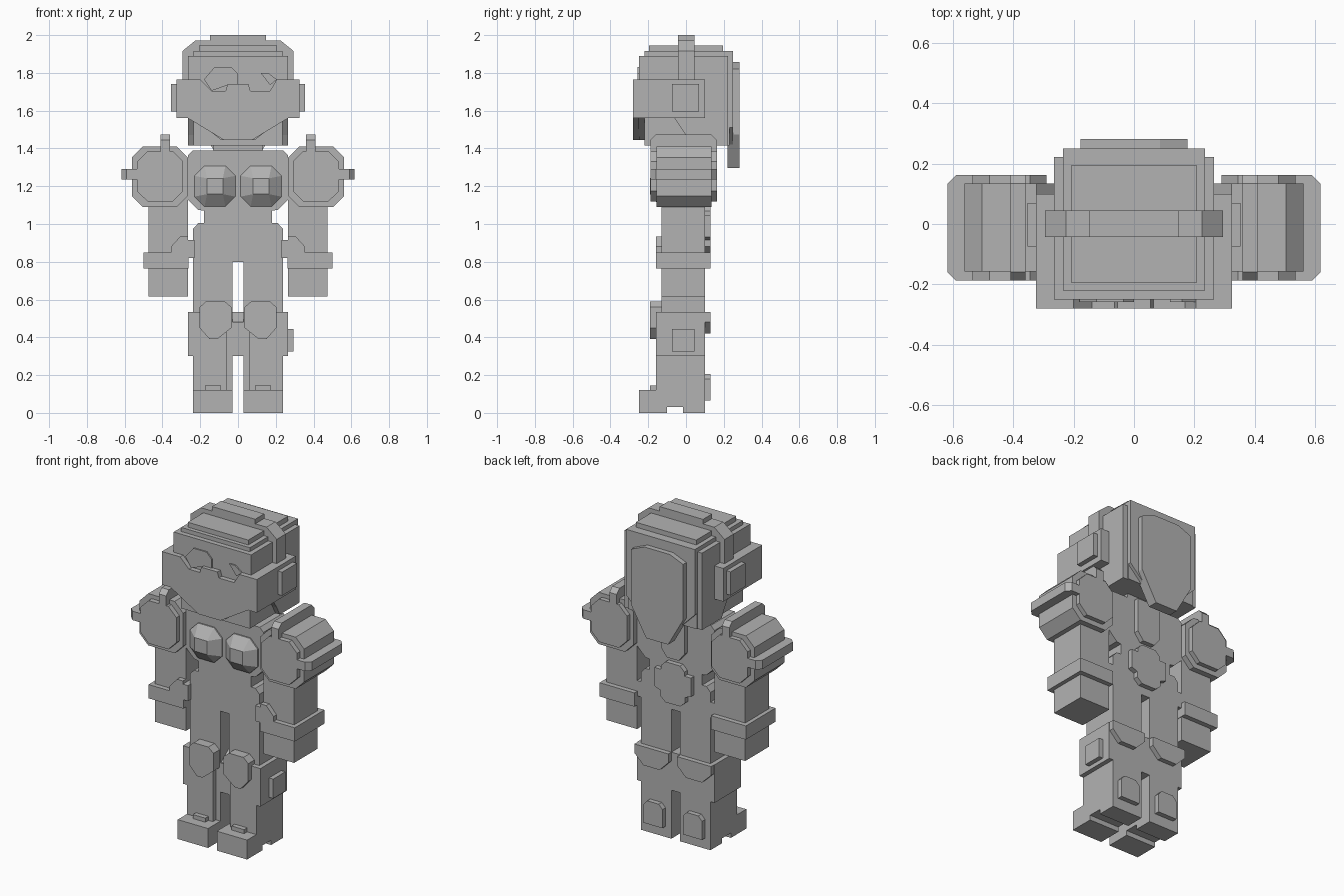
import bpy, bmesh
from mathutils import Vector

cube = bpy.data.objects.get("Cube")
if cube:
    bpy.data.objects.remove(cube, do_unlink=True)

grey = bpy.data.materials.new("plain_grey")
grey.use_nodes = True
COL = (0.45, 0.45, 0.45, 1)
grey.diffuse_color = COL
grey.node_tree.nodes["Principled BSDF"].inputs["Base Color"].default_value = COL


def finish(name, bm):
    bmesh.ops.recalc_face_normals(bm, faces=bm.faces[:])
    mesh = bpy.data.meshes.new(name)
    bm.to_mesh(mesh)
    bm.free()
    mesh.materials.append(grey)
    ob = bpy.data.objects.new(name, mesh)
    bpy.context.collection.objects.link(ob)
    return ob


def loft(name, rings, capped=True):
    """Skin equal-length rings of 3D points and close both ends."""
    bm = bmesh.new()
    vs = [[bm.verts.new(p) for p in r] for r in rings]
    n = len(vs[0])
    for a, b in zip(vs, vs[1:]):
        for i in range(n):
            j = (i + 1) % n
            bm.faces.new((a[i], a[j], b[j], b[i]))
    bm.faces.new(vs[0])
    bm.faces.new(vs[-1])
    return finish(name, bm)


def prism(name, pts, axis, a, b, s=1):
    """Extrude a 2D outline along an axis; s = -1 mirrors it in x."""
    def place(u, v, t):
        x, y, z = {"x": (t, u, v), "y": (u, t, v), "z": (u, v, t)}[axis]
        return Vector((s * x, y, z))
    return loft(name, [[place(u, v, t) for u, v in pts] for t in (a, b)])


def box(name, x0, x1, y0, y1, z0, z1, s=1):
    return prism(name, [(x0, z0), (x1, z0), (x1, z1), (x0, z1)], "y", y0, y1, s)


def sym(half):
    """Complete a right-hand half outline by mirroring it in x."""
    return half + [(-x, z) for x, z in reversed(half)]


def octagon(x0, x1, z0, z1, c):
    return [(x0 + c, z0), (x1 - c, z0), (x1, z0 + c), (x1, z1 - c),
            (x1 - c, z1), (x0 + c, z1), (x0, z1 - c), (x0, z0 + c)]


SIDES = ((1, "left"), (-1, "right"))

# Head: core, stepped crown and cut-away side shells
box("head_core", -.235, .235, -.22, .23, 1.415, 1.915)
box("head_front", -.265, .265, -.25, -.06, 1.56, 1.89)
prism("chin", sym([(.235, 1.56), (.09, 1.445)]), "y", -.25, -.2)
box("crown_step", -.207, .207, -.195, .195, 1.9, 1.945)
shell = [(-.25, 1.89), (.222, 1.89), (.222, 1.415), (.03, 1.415),
         (0, 1.47), (-.06, 1.56), (-.25, 1.56)]
prism("head_shell", shell, "x", .2, .265)
prism("head_shell_right", shell, "x", .2, .265, -1)
box("shell_top", -.265, .265, -.07, .222, 1.8, 1.89)

# Back of the head
prism("hair_panel", sym([(.235, 1.915), (.235, 1.51), (.14, 1.415)]), "y", .21, .25)
prism("hair_plate", sym([(.087, 1.857), (.177, 1.82), (.177, 1.475), (.075, 1.297)]),
      "y", .22, .282)

# Headband over the crown
prism("headband", sym([(.225, 1.972), (.295, 1.915), (.295, 1.6)]), "y", -.043, .045)
box("headband_crest", -.148, .148, -.043, .045, 1.95, 2.0)

# Face mask with a wavy upper edge
prism("face_mask", [(-.325, 1.765), (-.2, 1.765), (-.14, 1.705), (-.065, 1.705),
                    (-.055, 1.74), (.055, 1.74), (.065, 1.705), (.17, 1.705),
                    (.205, 1.765), (.325, 1.765), (.325, 1.56), (.265, 1.56),
                    (.075, 1.445), (-.075, 1.445), (-.265, 1.56), (-.325, 1.56)],
      "y", -.28, -.25)
prism("right_eye_patch", [(-.18, 1.765), (-.125, 1.83), (-.035, 1.83), (0, 1.795),
                          (0, 1.74), (-.055, 1.735), (-.14, 1.705)], "y", -.258, -.249)
prism("left_eye_patch", [(.12, 1.8), (.16, 1.8), (.205, 1.765), (.17, 1.735)],
      "y", -.258, -.249)
for s, side in SIDES:
    box(side + "_mask_strap", .25, .325, -.251, .1, 1.56, 1.765, s)
    box(side + "_ear_pod", .32, .354, -.075, .07, 1.595, 1.74, s)

# Neck, chest, waist and hips
box("neck", -.13, .13, -.12, .1, 1.37, 1.43)
prism("chest", sym([(.24, 1.39), (.265, 1.365), (.265, 1.13), (.21, 1.075), (.18, 1.07)]),
      "y", -.13, .1)
box("waist", -.18, .18, -.13, .1, .98, 1.09)
prism("hips", sym([(.21, 1.005), (.237, .975), (.237, .8)]), "y", -.13, .1)

# Back harness
prism("back_column", sym([(.08, 1.39), (.08, 1.18), (.04, 1.13)]), "y", .09, .13)
prism("back_pack", sym([(.05, 1.1), (.08, 1.07), (.08, 1.045), (.125, 1.045), (.125, .93),
                        (.085, .915), (.085, .88), (.05, .85)]), "y", .09, .13)

for s, side in SIDES:
    # Faceted chest domes
    def ring(h, flat, y):
        half = [(flat, h), (h, flat), (h, -flat), (flat, -h)]
        return [Vector((s * .122 + x, y, 1.2 + z)) for x, z in sym(half)]
    loft(side + "_chest_dome", [ring(.108, .055, -.12), ring(.108, .055, -.138),
                                ring(.042, .0419, -.19)])

    # Shoulder pad with end plates and wrap-around straps
    prism(side + "_shoulder_pad", octagon(.265, .562, 1.09, 1.41, .058), "y", -.157, .135, s)
    prism(side + "_shoulder_plate", octagon(.29, .535, 1.12, 1.385, .055), "y", -.188, .163, s)
    prism(side + "_top_strap", [(-.188, 1.34), (-.188, 1.445), (-.16, 1.473),
                                (.135, 1.473), (.163, 1.445), (.163, 1.34)],
          "x", .36, .41, s)
    prism(side + "_outer_strap", [(.5, -.188), (.59, -.188), (.618, -.16),
                                  (.618, .135), (.59, .163), (.5, .163)],
          "z", 1.235, 1.29, s)

    # Arm and cuff
    box(side + "_arm", .265, .475, -.13, .1, .615, 1.15, s)
    box(side + "_cuff", .262, .5, -.16, .13, .765, .85, s)
    prism(side + "_cuff_flare", [(.265, .8), (.355, .8), (.355, .88), (.305, .935),
                                 (.265, .935)], "y", -.16, -.12, s)
    box(side + "_hip_strap", .23, .268, -.16, .1, .82, .915, s)

    # Leg
    box(side + "_leg", .03, .237, -.13, .1, .1, .82, s)
    box(side + "_thigh_guard", .2, .265, -.16, .1, .3, .535, s)
    box(side + "_shin", .06, .237, -.16, -.12, .1, .5, s)
    prism(side + "_knee_pad", [(.07, .59), (.17, .59), (.203, .56), (.203, .45),
                               (.15, .39), (.11, .39), (.035, .45), (.035, .56)],
          "y", -.19, -.12, s)
    prism(side + "_knee_back", [(.03, .535), (.262, .535), (.262, .48), (.2, .42),
                                (.09, .42), (.03, .48)], "y", .09, .13, s)
    prism(side + "_calf_plate", [(.07, .065), (.2, .065), (.2, .18), (.175, .207),
                                 (.095, .207), (.07, .18)], "y", .09, .13, s)

    # Boot with an arched sole
    prism(side + "_boot", [(-.25, 0), (-.1, 0), (-.1, .03), (-.015, .03), (-.015, 0),
                           (.1, 0), (.1, .12), (-.25, .12)], "x", .03, .237, s)
    box(side + "_boot_tab", .09, .175, -.19, -.15, .11, .145, s)

# Link between the knees and the single side pouch
box("knee_link", -.04, .04, -.13, .1, .3, .48)
prism("knee_link_slope", [(-.12, .48), (.1, .48), (.1, .535), (-.05, .535)], "x", -.04, .04)
box("left_leg_pouch", .26, .293, -.075, .045, .325, .445)
